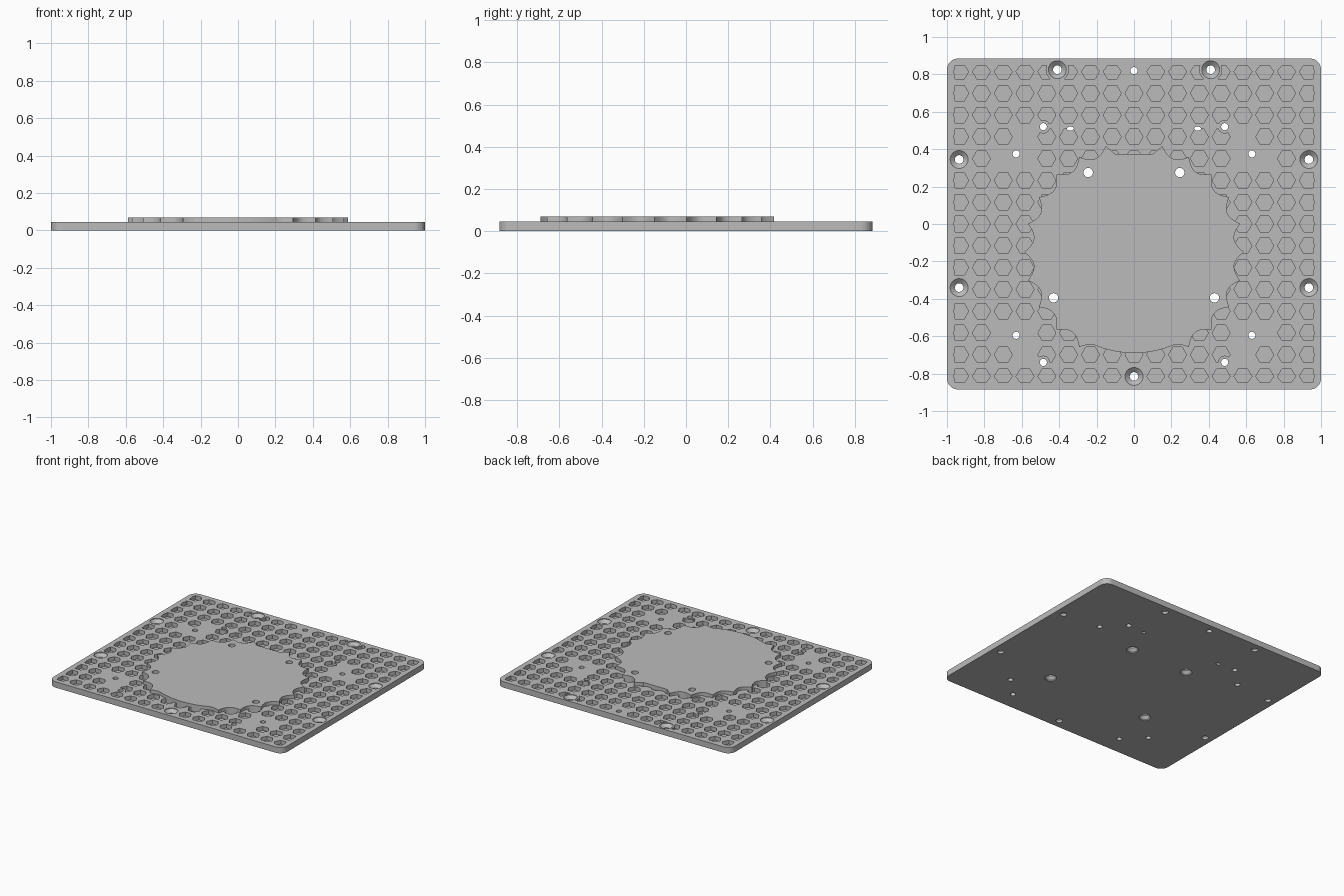
import bpy, bmesh, math
from math import sin, cos, pi, radians

cube = bpy.data.objects.get("Cube")
if cube:
    bpy.data.objects.remove(cube, do_unlink=True)

grey = bpy.data.materials.new("light grey")
grey.use_nodes = True
grey.diffuse_color = (0.5, 0.5, 0.5, 1)
grey.node_tree.nodes["Principled BSDF"].inputs["Base Color"].default_value = (0.5, 0.5, 0.5, 1)

TOP, FLOOR, RISE = 0.045, 0.015, 0.07
PITCH = 0.1165


def stack(bm, rings):
    """Closed solid through a list of rings of equal point count."""
    loops = [[bm.verts.new(p) for p in ring] for ring in rings]
    n = len(loops[0])
    bm.faces.new(loops[0][::-1])
    bm.faces.new(loops[-1])
    for a, b in zip(loops, loops[1:]):
        for i in range(n):
            j = (i + 1) % n
            bm.faces.new((a[i], a[j], b[j], b[i]))


def prism(bm, outline, z0, z1):
    stack(bm, [[(x, y, z) for x, y in outline] for z in (z0, z1)])


def lathe(bm, x, y, profile, squash=1, n=32):
    stack(bm, [[(x + r * cos(2 * pi * i / n), y + squash * r * sin(2 * pi * i / n), z)
                for i in range(n)] for r, z in profile])


def finish(name, bm, helper=False):
    bmesh.ops.recalc_face_normals(bm, faces=bm.faces[:])
    mesh = bpy.data.meshes.new(name)
    bm.to_mesh(mesh)
    bm.free()
    mesh.materials.append(grey)
    ob = bpy.data.objects.new(name, mesh)
    bpy.context.collection.objects.link(ob)
    if helper:
        ob.hide_render = True
        ob.hide_viewport = True
        ob.display_type = 'WIRE'
    return ob


def cut(ob, cutter):
    mod = ob.modifiers.new("cut " + cutter.name, 'BOOLEAN')
    mod.operation = 'DIFFERENCE'
    mod.solver = 'EXACT'
    mod.object = cutter


def rounded_rect(w, d, r, n=8):
    pts = []
    for k, (sx, sy) in enumerate(((1, 1), (-1, 1), (-1, -1), (1, -1))):
        for i in range(n + 1):
            a = pi / 2 * (k + i / n)
            pts.append((sx * (w - r) + r * cos(a), sy * (d - r) + r * sin(a)))
    return pts


def scallop_radius(deg):
    """Radius of the raised platform: bites every 15 degrees, a notched tab behind."""
    dev = abs(deg - 90)
    dev = min(dev, 360 - dev)
    if dev < 11:
        return 0.525 / cos(radians(dev))
    if dev < 15:
        return 0.535 + 0.0125 * (dev - 11)
    t = (dev / 15) % 1
    if dev > 157.5:
        return 0.54
    return 0.587 - 0.047 * (1 - (2 * t - 1) ** 2)


platform_outline = [(scallop_radius(a) * cos(radians(a)),
                     -0.15 + scallop_radius(a) * sin(radians(a))) for a in range(360)]

# Hole positions
screws = [(s * x, y) for s in (1, -1) for x, y in ((0.41, 0.825), (0.935, 0.345), (0.935, -0.34))]
screws.append((0, -0.815))
pins = [(s * x, y) for s in (1, -1)
        for x, y in ((0.485, 0.52), (0.63, 0.375), (0.63, -0.595), (0.485, -0.74))]
pins.append((0, 0.82))
mounts = [(s * x, y) for s in (1, -1) for x, y in ((0.245, 0.275), (0.43, -0.395))]

# Solid areas that the pockets leave standing
bm = bmesh.new()
prism(bm, platform_outline, -0.1, 0.2)
keep_platform = finish("keep_platform", bm, True)
bm = bmesh.new()
for x, y in screws:
    lathe(bm, x, y, [(0.062, -0.1), (0.062, 0.2)])
for x, y in pins:
    r = 0.052 if x == 0 else 0.036
    lathe(bm, x, y, [(r, -0.1), (r, 0.2)])
keep_bosses = finish("keep_bosses", bm, True)

# Grid of hexagonal pockets, trimmed along the plate border
solid_cells = {(6, 3), (5, 3), (5, 4), (6, -5), (5, -5), (5, -6)}
bm = bmesh.new()
for i in range(-8, 9):
    for j in range(-7, 8):
        cx, cy = i * PITCH, j * PITCH
        if (abs(i), j) in solid_cells or math.hypot(cx, cy + 0.15) < 0.45:
            continue
        hexagon = []
        for k in range(6):
            x, y = cx + 0.048 * cos(k * pi / 3), cy + 0.048 * sin(k * pi / 3)
            hexagon.append((max(-0.9626, min(0.9626, x)), max(-0.8476, min(0.8476, y))))
        prism(bm, hexagon, FLOOR, 0.1)
pockets = finish("hex_pockets", bm, True)
cut(pockets, keep_platform)
cut(pockets, keep_bosses)

# Through holes with their countersinks
bm = bmesh.new()
for x, y in screws:
    lathe(bm, x, y, [(0.023, -0.05), (0.023, 0.018), (0.048, 0.04), (0.048, 0.1)])
for x, y in pins:
    lathe(bm, x, y, [(0.019, -0.05), (0.019, 0.1)])
for x, y in mounts:
    lathe(bm, x, y, [(0.042, -0.05), (0.042, 0.008), (0.025, 0.03), (0.025, 0.1)])
for s in (1, -1):
    lathe(bm, s * 0.34, 0.51, [(0.018, -0.05), (0.018, 0.1)], 0.6)
holes = finish("drill_holes", bm, True)

# Base plate
bm = bmesh.new()
prism(bm, rounded_rect(1.0, 0.885, 0.06), 0, TOP)
base_plate = finish("base_plate", bm)
cut(base_plate, pockets)
cut(base_plate, holes)

# Raised scalloped platform
bm = bmesh.new()
prism(bm, platform_outline, TOP - 0.01, RISE)
platform = finish("raised_platform", bm)
cut(platform, holes)
